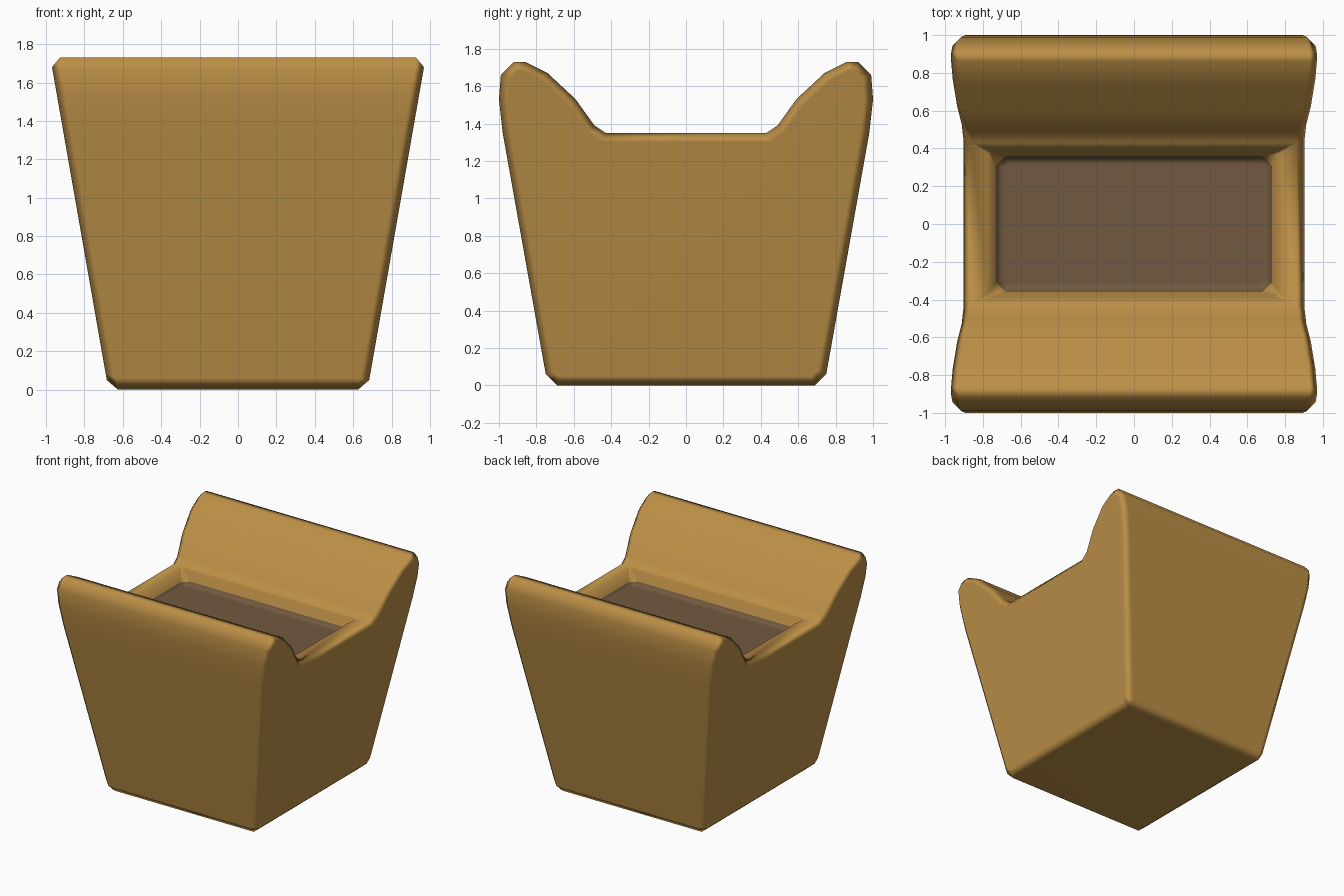
import bpy
import bmesh
from mathutils import Vector

if "Cube" in bpy.data.objects:
    bpy.data.objects.remove(bpy.data.objects["Cube"])


def material(name, rgb):
    m = bpy.data.materials.new(name)
    m.diffuse_color = (*rgb, 1)
    m.use_nodes = True
    m.node_tree.nodes["Principled BSDF"].inputs["Base Color"].default_value = m.diffuse_color
    return m


# Half of the side outline (y, z), from the base up and over the raised lip
HALF = [(0.69, 0), (0.75, 0.06), (0.98, 1.35), (1.0, 1.53), (0.99, 1.66),
        (0.92, 1.73), (0.86, 1.73), (0.74, 1.67), (0.59, 1.53),
        (0.49, 1.39), (0.43, 1.35)]
OUTLINE = [Vector(p) for p in HALF + [(-y, z) for y, z in reversed(HALF)]]
RIM = len(HALF) - 1      # outline segment that forms the flat rim
BEVEL = 0.05


def inset(points, d):
    """Move a counter-clockwise outline inwards by d."""
    out = []
    for i, p in enumerate(points):
        a = (p - points[i - 1]).normalized()
        b = (points[(i + 1) % len(points)] - p).normalized()
        na, nb = Vector((-a.y, a.x)), Vector((-b.y, b.x))
        out.append(p + (na + nb) * d / (1 + na.dot(nb)))
    return out


def half_width(z):
    return 0.675 + 0.175 * z


bm = bmesh.new()


def section(points, side, back):
    return [bm.verts.new((side * (half_width(p.y) - back), p.x, p.y)) for p in points]


# Tapered body: bevelled end outlines joined across the width
small = inset(OUTLINE, BEVEL)
loops = [section(small, -1, 0), section(OUTLINE, -1, BEVEL),
         section(OUTLINE, 1, BEVEL), section(small, 1, 0)]
n = len(OUTLINE)
for k in range(3):
    for i in range(n):
        if k == 1 and i == RIM:
            continue                       # left open for the cavity
        j = (i + 1) % n
        bm.faces.new((loops[k][i], loops[k][j], loops[k + 1][j], loops[k + 1][i]))
bm.faces.new(loops[0])
bm.faces.new(loops[3])


def ring(a, b, z, c):
    """Rectangle with cut corners."""
    verts = []
    for sx, sy in ((1, 1), (-1, 1), (-1, -1), (1, -1)):
        pair = [(sx * a, sy * (b - c)), (sx * (a - c), sy * b)]
        if sx * sy < 0:
            pair.reverse()
        verts += [bm.verts.new((x, y, z)) for x, y in pair]
    return verts


# Cavity: rim, sloping walls, then the soil with a turned-up edge
rings = [ring(0.775, 0.388, 1.35, 0.015), ring(0.73, 0.36, 1.275, 0.05),
         ring(0.685, 0.315, 1.245, 0.02)]
corners = [loops[2][RIM], loops[1][RIM], loops[1][RIM + 1], loops[2][RIM + 1]]
top = rings[0]
for k in range(4):
    bm.faces.new((corners[k], top[2 * k + 1], top[2 * k]))
    bm.faces.new((corners[k], corners[(k + 1) % 4], top[(2 * k + 2) % 8], top[2 * k + 1]))
for k in range(2):
    for i in range(8):
        j = (i + 1) % 8
        f = bm.faces.new((rings[k][i], rings[k][j], rings[k + 1][j], rings[k + 1][i]))
        f.material_index = k
bm.faces.new(rings[2]).material_index = 1

bmesh.ops.recalc_face_normals(bm, faces=bm.faces)
for f in bm.faces:
    f.smooth = True
mesh = bpy.data.meshes.new("planter")
bm.to_mesh(mesh)
bm.free()
planter = bpy.data.objects.new("planter", mesh)
bpy.context.collection.objects.link(planter)
mesh.materials.append(material("tan clay", (0.50, 0.275, 0.062)))
mesh.materials.append(material("brown soil", (0.165, 0.10, 0.051)))

# Soft bevels between flat-looking faces
weighted = planter.modifiers.new("weighted normals", 'WEIGHTED_NORMAL')
weighted.mode = 'FACE_AREA'
weighted.weight = 80
